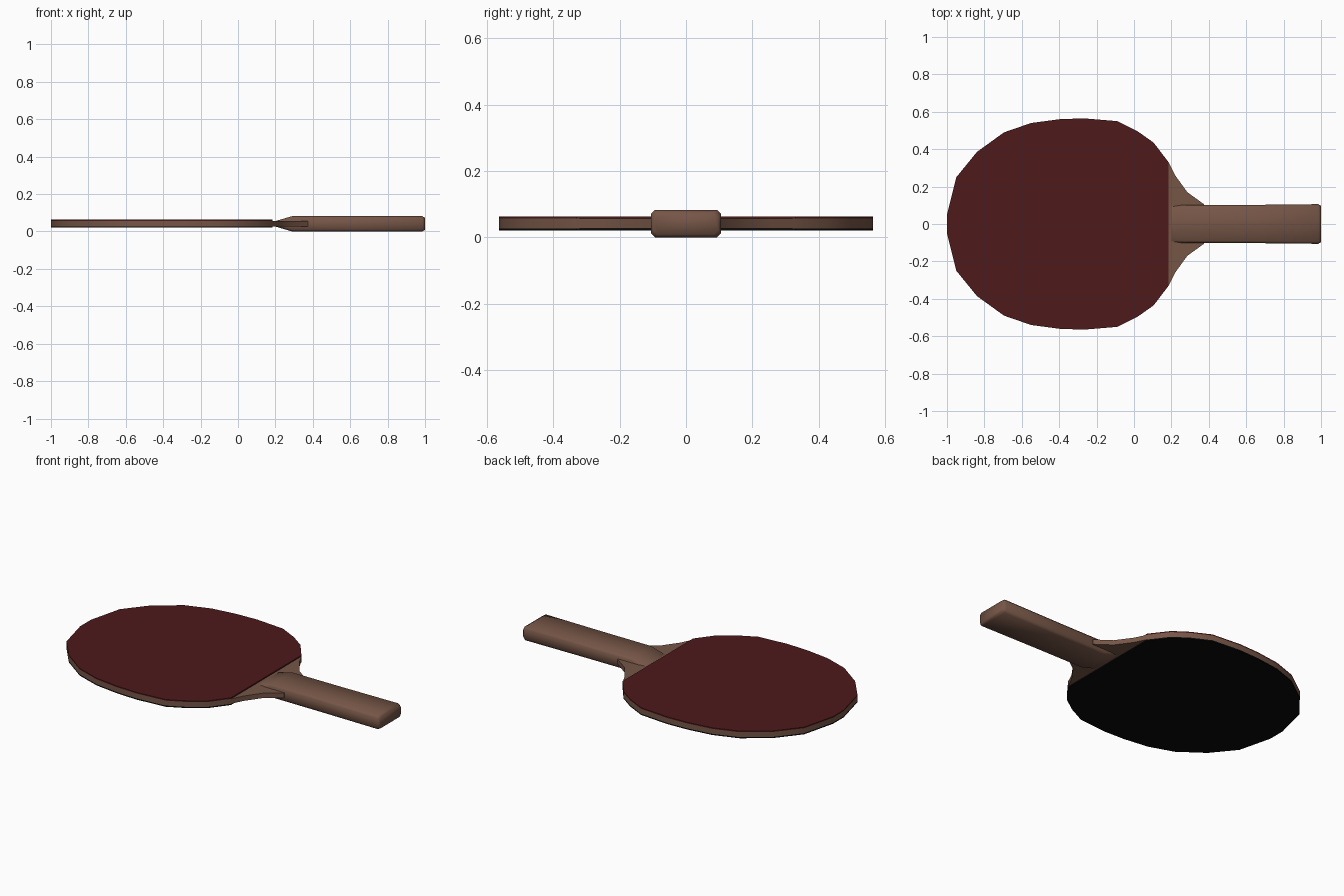
import bpy, bmesh, math

if "Cube" in bpy.data.objects:
    bpy.data.objects.remove(bpy.data.objects["Cube"])

MID = 0.041  # mid-plane height of the bat


def material(name, rgb):
    m = bpy.data.materials.new(name)
    m.diffuse_color = (*rgb, 1)
    m.use_nodes = True
    m.node_tree.nodes["Principled BSDF"].inputs["Base Color"].default_value = m.diffuse_color
    return m


def finish(name, bm, mat, angle):
    bmesh.ops.recalc_face_normals(bm, faces=bm.faces)
    me = bpy.data.meshes.new(name)
    bm.to_mesh(me)
    bm.free()
    me.materials.append(mat)
    ob = bpy.data.objects.new(name, me)
    bpy.context.collection.objects.link(ob)
    bpy.ops.object.select_all(action='DESELECT')
    ob.select_set(True)
    bpy.context.view_layer.objects.active = ob
    bpy.ops.object.shade_smooth_by_angle(angle=math.radians(angle))
    return ob


def loft(name, rings, mat, angle):
    """Skin a row of matching closed rings and cap both ends."""
    bm = bmesh.new()
    rows = [[bm.verts.new(p) for p in ring] for ring in rings]
    n = len(rows[0])
    for a, b in zip(rows, rows[1:]):
        for i in range(n):
            j = (i + 1) % n
            bm.faces.new((a[i], a[j], b[j], b[i]))
    bm.faces.new(rows[0])
    bm.faces.new(rows[-1])
    return finish(name, bm, mat, angle)


def slab(name, half, z0, z1, mat):
    """Extrude a half outline mirrored across y = 0."""
    outline = half + [(x, -y) for x, y in reversed(half)]
    return loft(name, [[(x, y, z) for x, y in outline] for z in (z0, z1)], mat, 35)


wood = material("wood", (0.18, 0.092, 0.062))
red = material("red_rubber", (0.075, 0.010, 0.011))
black = material("black_rubber", (0.003, 0.003, 0.003))

# Half outline of the head, then the flared neck
head = [(-1.0, 0.05), (-0.95, 0.25), (-0.84, 0.385), (-0.695, 0.49), (-0.55, 0.54),
        (-0.40, 0.56), (-0.27, 0.565), (-0.09, 0.55), (0.02, 0.495), (0.105, 0.435),
        (0.185, 0.33)]
neck = [(0.22, 0.26), (0.285, 0.17), (0.375, 0.105)]

# Wooden blade and the two rubber sheets
slab("blade", head + neck, 0.027, 0.056, wood)
slab("top_rubber", head, 0.056, 0.063, red)
slab("bottom_rubber", head, 0.020, 0.027, black)


# Handle with chamfered cross-section, wedge start and bevelled butt
def section(x, w, h):
    c = min(0.012, h * 0.5)
    pts = [(w, h - c), (w - c, h), (-w + c, h), (-w, h - c)]
    pts += [(-y, -z) for y, z in pts]
    return [(x, y, MID + z) for y, z in pts]


stations = [(0.185, 0.099, 0.010), (0.235, 0.100, 0.025), (0.29, 0.101, 0.041),
            (0.62, 0.102, 0.041), (0.985, 0.106, 0.041), (1.0, 0.097, 0.032)]
loft("handle", [section(*s) for s in stations], wood, 50)
